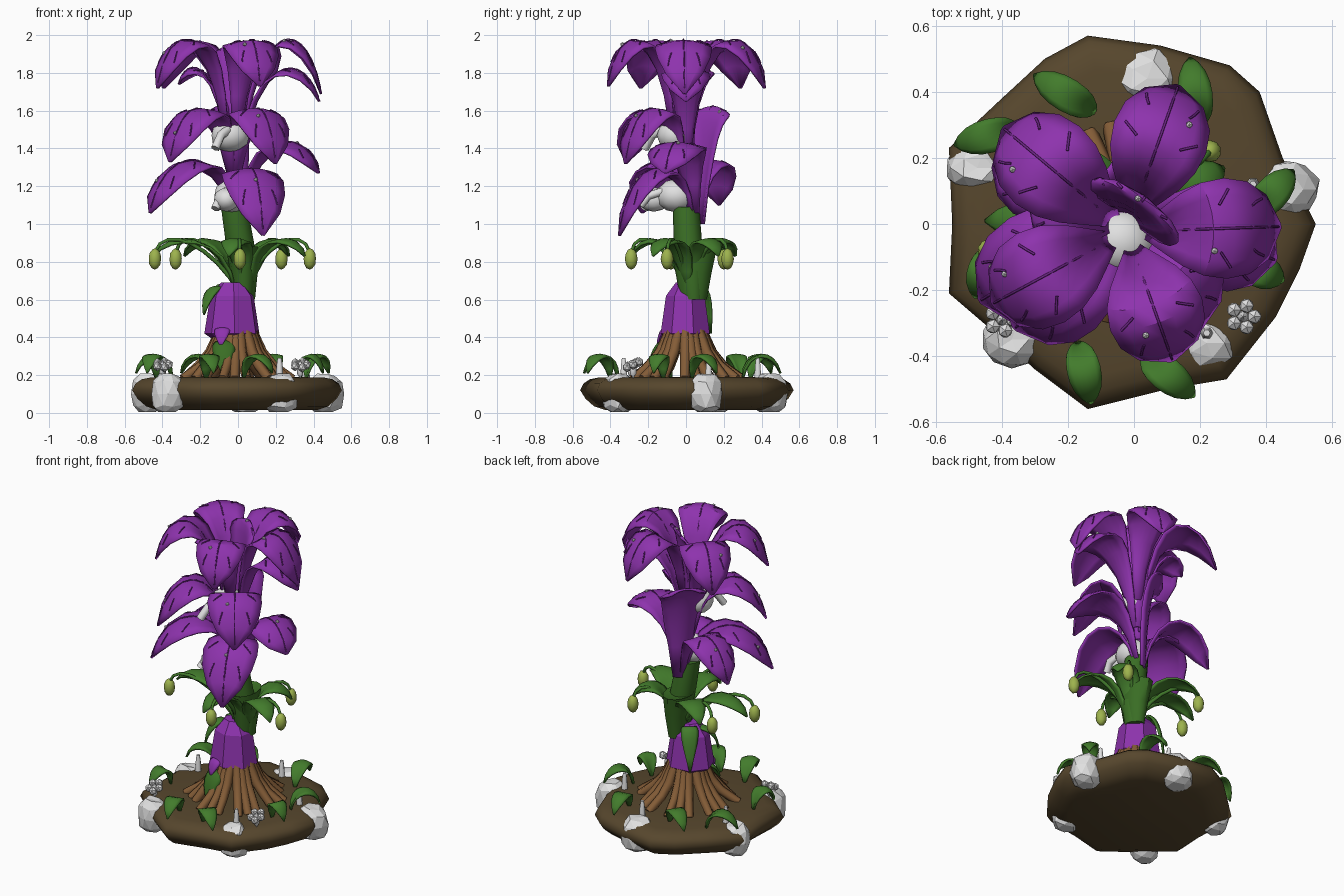
import bpy, bmesh, random
from math import sin, cos, radians, pi
from mathutils import Vector

random.seed(4)
if "Cube" in bpy.data.objects:
    bpy.data.objects.remove(bpy.data.objects["Cube"])


def material(name, rgb):
    m = bpy.data.materials.new(name)
    m.use_nodes = True
    m.diffuse_color = (*rgb, 1)
    bsdf = m.node_tree.nodes["Principled BSDF"]
    bsdf.inputs["Base Color"].default_value = (*rgb, 1)
    bsdf.inputs["Roughness"].default_value = 0.8
    return m


PURPLE = material("petal purple", (0.27, 0.033, 0.42))
VEIN = material("vein purple", (0.15, 0.018, 0.235))
GREEN = material("leaf green", (0.055, 0.2, 0.025))
STEM = material("stem green", (0.042, 0.155, 0.018))
BUD = material("bud yellow green", (0.34, 0.45, 0.075))
SOIL = material("soil brown", (0.094, 0.062, 0.026))
ROOT = material("root brown", (0.23, 0.108, 0.038))
WHITE = material("pale white", (0.75, 0.75, 0.75))


def finish(name, bm, mat, smooth=40):
    bmesh.ops.recalc_face_normals(bm, faces=bm.faces)
    me = bpy.data.meshes.new(name)
    bm.to_mesh(me)
    bm.free()
    me.materials.append(mat)
    ob = bpy.data.objects.new(name, me)
    bpy.context.collection.objects.link(ob)
    if smooth:
        bpy.ops.object.select_all(action='DESELECT')
        ob.select_set(True)
        bpy.context.view_layer.objects.active = ob
        bpy.ops.object.shade_smooth_by_angle(angle=radians(smooth))
    return ob


def loft(name, rings, mat, smooth=40):
    """Skin a list of equal-length point rings and cap both ends."""
    bm = bmesh.new()
    loops = [[bm.verts.new(p) for p in ring] for ring in rings]
    n = len(loops[0])
    for a, b in zip(loops, loops[1:]):
        for i in range(n):
            j = (i + 1) % n
            bm.faces.new((a[i], a[j], b[j], b[i]))
    bm.faces.new(loops[0])
    bm.faces.new(loops[-1])
    return finish(name, bm, mat, smooth)


def ring(x, y, z, rx, ry, n=12, turn=0):
    return [(x + rx * cos(turn + 2 * pi * i / n), y + ry * sin(turn + 2 * pi * i / n), z) for i in range(n)]


def tubes(name, paths, radius, mat, taper=1.0):
    """Round tubes along several point paths, joined in one mesh."""
    cu = bpy.data.curves.new(name, 'CURVE')
    cu.dimensions = '3D'
    cu.bevel_depth = radius
    cu.bevel_resolution = 1
    cu.use_fill_caps = True
    for path in paths:
        s = cu.splines.new('POLY')
        s.points.add(len(path) - 1)
        for i, p in enumerate(path):
            s.points[i].co = (*p, 1)
            s.points[i].radius = 1 + (taper - 1) * i / (len(path) - 1)
    cu.materials.append(mat)
    ob = bpy.data.objects.new(name, cu)
    bpy.context.collection.objects.link(ob)
    bpy.ops.object.select_all(action='DESELECT')
    ob.select_set(True)
    bpy.context.view_layer.objects.active = ob
    bpy.ops.object.convert(target='MESH')


def balls(name, items, mat, detail=2, rough=0.0, smooth=40, top=9.0):
    """Ellipsoids given as (centre, size) pairs, optionally rough and cut off at a top height."""
    bm = bmesh.new()
    for c, s in items:
        vs = bmesh.ops.create_icosphere(bm, subdivisions=detail, radius=1)["verts"]
        for v in vs:
            k = 1 + random.uniform(-rough, rough)
            v.co = Vector(c) + Vector([a * b * k for a, b in zip(v.co, s)])
            v.co.z = min(max(v.co.z, 0.005), top + rough * random.uniform(-.1, .1))
    return finish(name, bm, mat, smooth)


def bezier(a, b, c, d, t):
    s = 1 - t
    return s**3 * a + 3 * s * s * t * b + 3 * s * t * t * c + t**3 * d


PETAL = (0.16, 0.3, 0.5, 0.74, 0.93, 1.0, 0.92, 0.64, 0.04)
LEAF = (0.1, 0.5, 0.8, 0.96, 1.0, 0.94, 0.76, 0.44, 0.04)
BACK = (0.3, 0.5, 0.7, 0.82, 0.92, 1.0, 1.0, 0.9, 0.6)


def blade(name, base, tip, peak, half, mat, shape=LEAF):
    """Arched petal or leaf; returns its surface function."""
    base, tip = Vector(base), Vector(tip)
    flat = Vector((tip.x - base.x, tip.y - base.y, 0))
    out = flat.normalized()
    side = Vector((-out.y, out.x, 0))
    cz = (peak - 0.064 * base.z - 0.216 * tip.z) / 0.72
    steps = len(shape) - 1

    def surface(u, v):
        k = min(int(u * steps), steps - 1)
        w = half * (shape[k] + (shape[k + 1] - shape[k]) * (u * steps - k))
        r = bezier(0, 0.2, 0.82, 1, u) * flat.length - 0.5 * v * v * w * (1 - u)
        z = bezier(base.z, cz, cz, tip.z, u) - 0.38 * v * v * w * u
        return Vector((base.x, base.y, z)) + out * r + side * v * w

    bm = bmesh.new()
    rows = [[bm.verts.new(surface(i / steps, j / 3)) for j in range(-3, 4)] for i in range(steps + 1)]
    for a, b in zip(rows, rows[1:]):
        for j in range(6):
            bm.faces.new((a[j], a[j + 1], b[j + 1], b[j]))
    mod = finish(name, bm, mat).modifiers.new("thickness", 'SOLIDIFY')
    mod.thickness = 0.012
    mod.offset = 0
    return surface


# Soil base with an uneven outline
outline = [(-.14, .57), (.08, .54), (.29, .48), (.38, .4), (.45, .2), (.55, 0), (.5, -.14), (.43, -.28),
           (.28, -.47), (.1, -.5), (-.14, -.56), (-.3, -.44), (-.42, -.33), (-.56, -.21), (-.55, 0),
           (-.56, .23), (-.4, .38), (-.27, .5)]
loft("soil_base", [[(x * s, y * s, z) for x, y in outline] for s, z in
     ((.76, .015), (.87, .035), (.95, .075), (1, .12), (.97, .155), (.91, .178), (.82, .188), (.4, .19))],
     SOIL, 70)

# Pale rocks set in the rim, with flattened tops
rocks = [(.04, .44, .11, .1), (-.475, .17, .09, .08), (.46, .105, .1, .09),
         (-.37, -.35, .095, .085), (.22, -.36, .1, .085)]
balls("rim_rocks", [((x, y, .1), (a, b, .135)) for x, y, a, b in rocks], WHITE, 2, 0.08, 0, 0.202)

# Spreading roots, three strands each
paths = []
for i in range(7):
    for d in (-0.16, 0, 0.16):
        a = 2 * pi * i / 7 + d + 0.2
        reach = random.uniform(.25, .31)
        paths.append([(-.01 + r * cos(a + d * .4), r * sin(a + d * .4), z) for r, z in
                      ((.07, .46), (.1, .4), (.14, .32), (.2, .25), (reach, .18))])
tubes("roots", paths, 0.034, ROOT, 0.75)

# Faceted purple bulb with a drooping purple point and green sepals
loft("bulb", [ring(-.03, 0, z, r, r * .9, 7, .3) for z, r in
     ((.38, .09), (.42, .15), (.62, .118), (.69, .06))], PURPLE, 0)
blade("bulb_point", (-.08, -.1, .44), (-.09, -.15, .35), .43, .04, PURPLE)
blade("bulb_sepal_front", (-.07, -.11, .38), (-.08, -.2, .2), .34, .06, STEM)
blade("bulb_sepal_side", (-.1, .0, .66), (-.18, -.08, .52), .64, .04, GREEN)
blade("bulb_sepal_back", (-.06, .05, .66), (-.12, .13, .42), .64, .05, GREEN)

# Stem and leafy cup around it
loft("stem", [ring(x, y, z, r, r) for x, y, z, r in
     ((.04, .04, .6, .05), (.04, .03, .75, .065), (.01, .01, .9, .075), (-.02, 0, 1.09, .07))], STEM)
loft("stem_cup", [ring(x, .04, z, a, b) for x, z, a, b in
     ((.03, .6, .05, .07), (.03, .74, .07, .095), (.02, .88, .085, .125), (.02, .87, .07, .1))], STEM)

# Arching leaves, each with a hanging bud
buds = [(.01, -.29), (.38, -.1), (.23, .22), (-.33, .2), (-.44, -.08)]
stalks = []
for i, (x, y) in enumerate(buds):
    blade(f"arching_leaf_{i}", (.03 + x * .1, .02 + y * .1, .64), (x * .98 + y * .2, y * .98 - x * .2, .83),
          .92, .075, GREEN)
    stalks.append([(bezier(.02, x * .3, x * .9, x, t / 8), bezier(.02, y * .3, y * .9, y, t / 8),
                    bezier(.62, .9, 1.0, .85, t / 8)) for t in range(9)])
tubes("bud_stalks", stalks, 0.013, GREEN, 0.7)
balls("hanging_buds", [((x, y, .815), (.034, .034, .057)) for x, y in buds], BUD)

# Ground leaves
leaves = [(-.12, .34, -.3, .45), (-.35, .29, -.54, .24), (.2, .3, .17, .5), (.36, .03, .48, .16),
          (-.17, -.36, -.13, -.54), (.03, -.4, .18, -.52), (-.43, -.08, -.48, -.22), (.33, -.12, .45, -.17)]
for i, (x, y, tx, ty) in enumerate(leaves):
    blade(f"ground_leaf_{i}", (x, y, .18), (tx, ty, .21), .305, .05, GREEN)

# Small pale blossoms and posts on the soil
clusters = []
for x, y in ((.33, -.28), (-.4, -.29)):
    clusters.append(((x, y, .23), (.02, .02, .05)))
    for i in range(5):
        a = i * 2 * pi / 5
        clusters.append(((x + .034 * cos(a), y + .034 * sin(a), .255 + .015 * sin(a)), (.024, .024, .026)))
balls("ground_blossoms", clusters, WHITE, 1)
tubes("pale_posts", [[(x, y, .17), (x, y, .25), (x, y, .29)] for x, y in
      ((.22, -.33), (.36, .12), (.05, .38), (-.4, .16))], .022, WHITE, .5)

# Three tiers of petals, each with base centre and spread, then
# angle, reach, base z, peak z, tip z, half width and shape of every petal
tiers = {
    "lower": ((.0, .05, .03), [(-68, .38, 1.04, 1.27, .94, .165, PETAL), (-14, .45, 1.06, 1.43, 1.27, .15, PETAL),
              (122, .17, 1.0, 1.58, 1.62, .14, BACK), (157, .45, 1.03, 1.33, 1.1, .13, PETAL),
              (207, .51, 1.05, 1.32, 1.06, .165, PETAL)]),
    "middle": ((-.02, 0, .03), [(-57, .38, 1.25, 1.6, 1.32, .16, PETAL), (0, .44, 1.3, 1.82, 1.65, .13, PETAL),
               (62, .09, 1.3, 1.93, 1.96, .16, PETAL), (168, .31, 1.3, 1.82, 1.74, .11, PETAL),
               (222, .47, 1.25, 1.6, 1.33, .165, PETAL)]),
    "top": ((-.02, -.02, .06), [(71, .44, 1.48, 1.97, 1.72, .145, PETAL), (-1, .45, 1.48, 1.97, 1.69, .15, PETAL),
            (-73, .43, 1.48, 1.97, 1.73, .145, PETAL), (210, .48, 1.48, 1.97, 1.72, .15, PETAL),
            (143, .48, 1.48, 1.97, 1.72, .15, PETAL)]),
}
veins, dew = [], []
for tier, ((cx, cy, spread), petals) in tiers.items():
    for i, (deg, reach, zb, pk, zt, half, shape) in enumerate(petals):
        out = Vector((cos(radians(deg)), sin(radians(deg)), 0))
        f = blade(f"{tier}_petal_{i}", Vector((cx, cy, zb)) + out * spread,
                  Vector((-.01, 0, zt)) + out * reach, pk, half, PURPLE, shape)
        lift = (out * 0.25 + Vector((0, 0, 1))) * .006
        veins.append([f(.1 + .88 * t / 12, 0) + lift for t in range(13)])
        for u in (.55, .76):
            for v in (-1, 1):
                veins.append([f(u + .04 * t, v * (.5 + .15 * t)) + lift for t in range(3)])
        dew.append((f(random.uniform(.5, .85), random.uniform(-.7, .7)) + lift, (.011,) * 3))
tubes("petal_veins", veins, 0.004, VEIN)
balls("dew_drops", dew, WHITE, 1)

# Pale flower hearts with short tubes
balls("flower_hearts", [((-.03, -.05, 1.15), (.1, .11, .09)), ((-.04, -.055, 1.47), (.105, .1, .09)),
                        ((-.06, -.17, 1.13), (.07, .09, .065))], WHITE)
tubes("heart_tubes", [[(-.05, -.12, z + .05), (-.09, -.18, z + .02), (-.12, -.22, z - .05)] for z in (1.13, 1.45)]
      + [[(0, -.1, 1.18), (.02, -.2, 1.15), (.01, -.24, 1.1)]], .024, WHITE)
